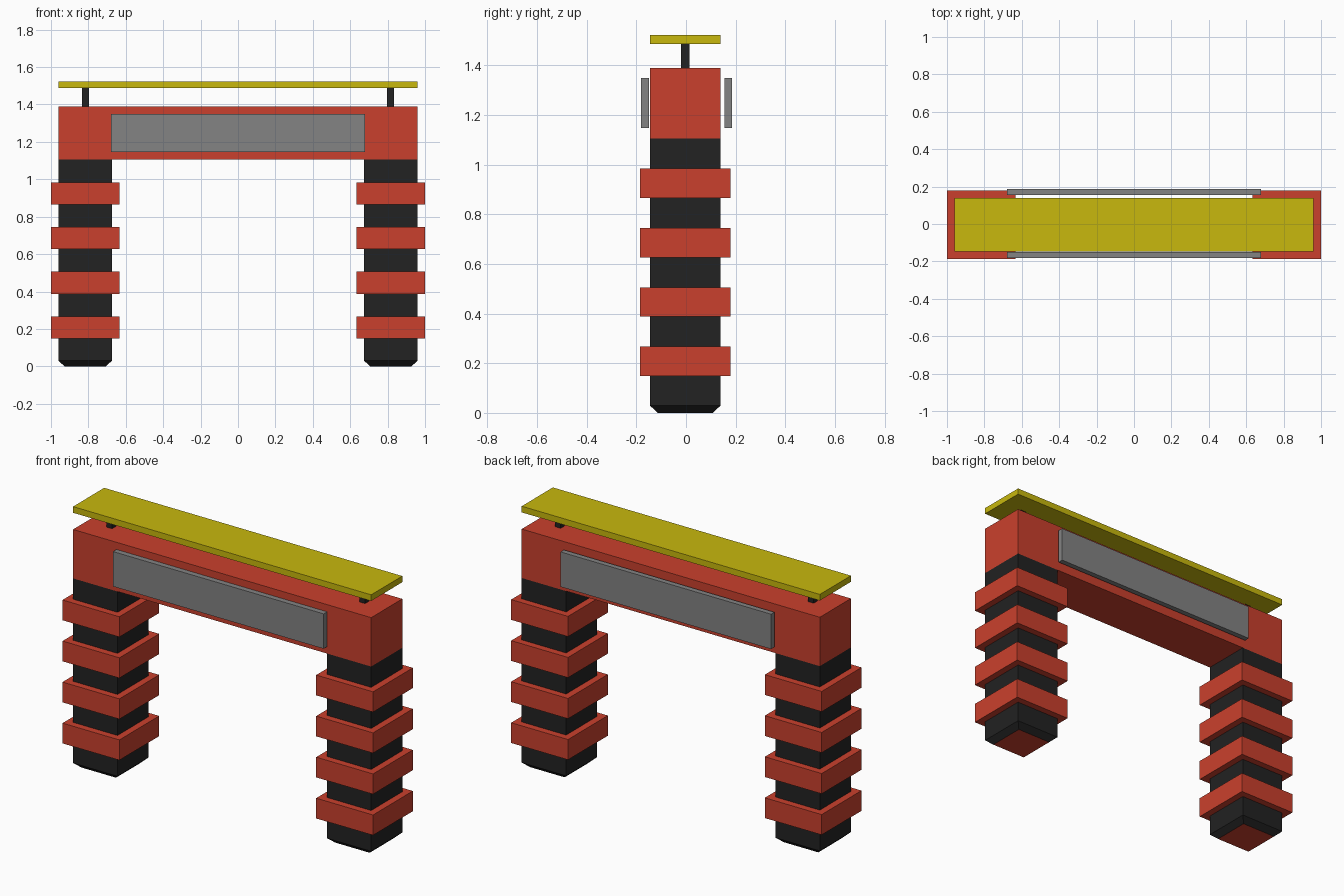
import bpy
import bmesh

cube = bpy.data.objects.get("Cube")
if cube:
    bpy.data.objects.remove(cube, do_unlink=True)


def material(name, rgb):
    mat = bpy.data.materials.new(name)
    mat.use_nodes = True
    colour = (*rgb, 1.0)
    mat.diffuse_color = colour
    mat.node_tree.nodes["Principled BSDF"].inputs["Base Color"].default_value = colour
    return mat


RED = material("brick red", (0.59, 0.051, 0.026))
BLACK = material("soft black", (0.016, 0.016, 0.016))
GREY = material("mid grey", (0.227, 0.227, 0.227))
YELLOW = material("mustard yellow", (0.58, 0.48, 0.004))


def box(name, mat, x, y, z):
    """Box spanning the (low, high) range on each axis."""
    bm = bmesh.new()
    bmesh.ops.create_cube(bm, size=1)
    for v in bm.verts:
        v.co = [span[int(c > 0)] for span, c in zip((x, y, z), v.co)]
    mesh = bpy.data.meshes.new(name)
    bm.to_mesh(mesh)
    bm.free()
    mesh.materials.append(mat)
    obj = bpy.data.objects.new(name, mesh)
    bpy.context.collection.objects.link(obj)
    return obj


def around(centre, half):
    return (centre - half, centre + half)


MID_Y = -0.003
LEG_X = 0.817
BODY_Y = around(MID_Y, 0.143)


def taper_foot(obj, cx):
    """Inset the underside into a small chamfer with a red sole."""
    obj.data.materials.append(RED)
    bm = bmesh.new()
    bm.from_mesh(obj.data)
    bm.faces.ensure_lookup_table()
    sole = min(bm.faces, key=lambda f: f.calc_center_median().z)
    bmesh.ops.inset_region(bm, faces=[sole], thickness=0.046)
    for v in sole.verts:
        v.co.z = 0
    sole.material_index = 1
    bm.to_mesh(obj.data)
    bm.free()


# Main beam and the plate held above it
box("beam", RED, (-0.96, 0.96), BODY_Y, (1.105, 1.39))
box("top_plate", YELLOW, (-0.96, 0.96), BODY_Y, (1.487, 1.523))

# Floating side panels
for name, y in (("front_panel", (-0.181, -0.149)), ("back_panel", (0.155, 0.186))):
    box(name, GREY, (-0.678, 0.678), y, (1.147, 1.35))

# Legs with stacked collars, and the posts under the top plate
for side, sign in (("left", 1), ("right", -1)):
    cx = sign * LEG_X
    leg = box(side + "_leg", BLACK, around(cx, 0.143), BODY_Y, (0.03, 1.105))
    taper_foot(leg, cx)
    for i in range(4):
        z = 0.208 + i * 0.239
        box(f"{side}_collar_{i + 1}", RED, around(cx, 0.183),
            around(MID_Y, 0.183), around(z, 0.059))
    box(side + "_post", BLACK, around(cx - 0.002 * sign, 0.018),
        around(MID_Y, 0.018), (1.39, 1.487))
